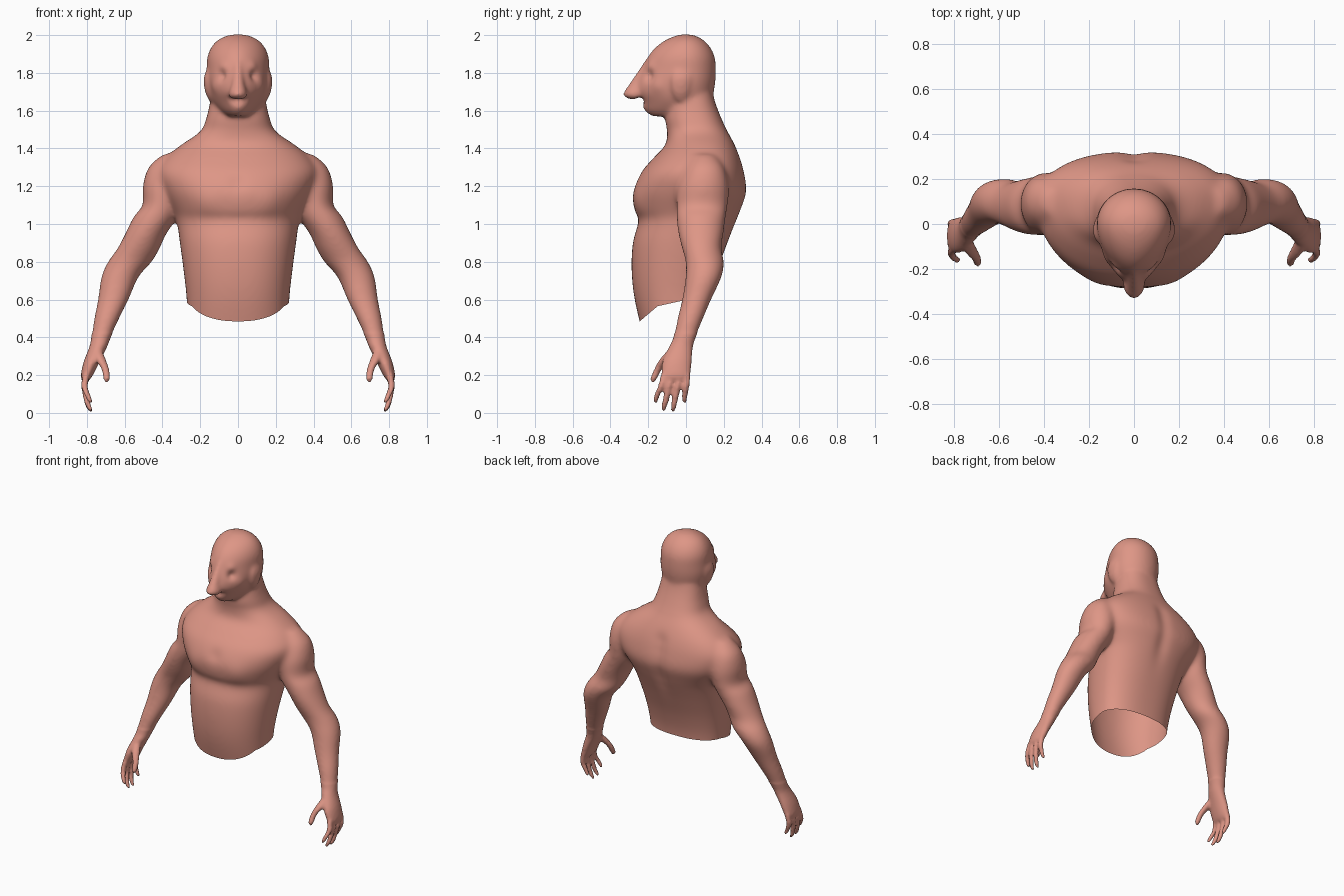
import bpy, bmesh, math
from mathutils import Vector

if "Cube" in bpy.data.objects:
    bpy.data.objects.remove(bpy.data.objects["Cube"])

skin = bpy.data.materials.new("skin")
skin.diffuse_color = (0.73, 0.305, 0.238, 1)
skin.use_nodes = True
skin.node_tree.nodes["Principled BSDF"].inputs["Base Color"].default_value = skin.diffuse_color

bm = bmesh.new()


def spline(a, b, c, d, t):
    return 0.5 * (2 * b + (c - a) * t + (2 * a - 5 * b + 4 * c - d) * t * t
                  + (3 * b - a - 3 * c + d) * t ** 3)


def loft(sections, side=1, front=2.0, back=2.0, seg=40, steps=5):
    """Closed loft; section = z, x centre, half width, y front, y back[, y of widest point]."""
    secs = [s if len(s) == 6 else (*s, (s[3] + s[4]) / 2) for s in sections]
    n = len(secs)
    dense = []
    for i in range(n - 1):
        q = [secs[max(0, min(n - 1, i + k))] for k in (-1, 0, 1, 2)]
        for j in range(steps):
            dense.append([spline(*v, j / steps) for v in zip(*q)])
    dense.append(secs[-1])
    rings = []
    for z, cx, w, yf, yb, yw in dense:
        ring = []
        for k in range(seg):
            a = 2 * math.pi * k / seg
            c, s = math.cos(a), math.sin(a)
            e = 2 / (back if s > 0 else front)
            x = cx + math.copysign(abs(c) ** e, c) * w
            y = yw + abs(s) ** e * ((yb if s > 0 else yf) - yw)
            ring.append(bm.verts.new((side * x, y, z)))
        rings.append(ring)
    for r0, r1 in zip(rings, rings[1:]):
        for k in range(seg):
            m = (k + 1) % seg
            bm.faces.new((r0[k], r0[m], r1[m], r1[k]))
    bm.faces.new(rings[0])
    bm.faces.new(rings[-1])


# torso and neck
loft([(.40, 0, .262, -.225, .12, -.03), (.60, 0, .272, -.272, .13, -.04),
      (.75, 0, .288, -.288, .165, -.03), (.90, 0, .308, -.282, .22, 0),
      (1.02, 0, .325, -.25, .27, .04), (1.07, 0, .345, -.272, .29, .06),
      (1.17, 0, .40, -.282, .322, .09), (1.27, 0, .43, -.24, .31, .09),
      (1.35, 0, .385, -.172, .288, .09), (1.42, 0, .30, -.108, .258, .08),
      (1.49, 0, .20, -.10, .22, .06), (1.56, 0, .168, -.11, .187, .04),
      (1.65, 0, .147, -.10, .153, .03), (1.75, 0, .13, -.08, .13, .02)],
     front=2.25, back=2.4, seg=64)

# head
loft([(1.57, 0, .05, -.18, -.03), (1.60, 0, .105, -.22, .08, 0),
      (1.65, 0, .14, -.24, .135, 0), (1.70, 0, .157, -.268, .147, 0),
      (1.76, 0, .167, -.258, .156, 0), (1.82, 0, .166, -.232, .158, 0),
      (1.88, 0, .163, -.205, .153, 0), (1.93, 0, .145, -.167, .132, 0),
      (1.97, 0, .112, -.115, .097, 0), (1.995, 0, .065, -.06, .055, 0),
      (2.004, 0, .02, -.02, .015, 0)], front=1.75, seg=48)

# nose
loft([(1.66, 0, .035, -.30, -.2), (1.685, 0, .05, -.335, -.2),
      (1.74, 0, .036, -.302, -.2), (1.80, 0, .028, -.262, -.18),
      (1.87, 0, .02, -.215, -.15)], seg=20)

for side in (1, -1):
    # ear
    loft([(1.65, .142, .010, -.05, 0), (1.70, .153, .022, -.075, .02),
          (1.77, .160, .022, -.08, .03), (1.82, .155, .010, -.06, .02)], side, seg=20)
    # shoulder, arm and palm
    loft([(1.37, .35, .05, .04, .15), (1.30, .39, .085, 0, .20),
          (1.20, .39, .115, -.045, .228), (1.10, .405, .10, -.052, .222),
          (1.04, .435, .118, -.052, .212), (.95, .487, .110, -.042, .20),
          (.87, .527, .113, -.022, .188), (.80, .572, .118, -.003, .203),
          (.72, .625, .10, -.003, .190), (.60, .66, .083, -.022, .135),
          (.50, .695, .068, -.047, .093), (.40, .725, .052, -.067, .052),
          (.35, .74, .047, -.09, .037), (.27, .775, .042, -.125, .03),
          (.20, .80, .032, -.13, .024), (.175, .806, .020, -.125, .018)], side)
    # fingers: base y, tip y, tip z
    for y0, y1, tip in ((-.112, -.16, .05), (-.072, -.118, .008),
                        (-.030, -.068, .004), (.006, -.008, .05)):
        path = [(.21, .802, .019, y0), (.14, .812, .018, y0 * .6 + y1 * .4),
                (tip + .045, .797, .016, y0 * .15 + y1 * .85),
                (tip + .012, .783, .013, y1), (tip, .779, .006, y1)]
        loft([(z, x, r, y - r, y + r) for z, x, r, y in path], side, seg=16)
    # thumb
    path = [(.34, .748, .025, -.065), (.28, .725, .027, -.115), (.23, .702, .021, -.148),
            (.18, .695, .018, -.172), (.162, .696, .008, -.175)]
    loft([(z, x, r, y - r, y + r) for z, x, r, y in path], side, seg=16)

# fuse all parts into one skin
bmesh.ops.recalc_face_normals(bm, faces=bm.faces[:])
mesh = bpy.data.meshes.new("upper_body")
bm.to_mesh(mesh)
bm.free()
body = bpy.data.objects.new("upper_body", mesh)
bpy.context.collection.objects.link(body)
mod = body.modifiers.new("fuse", 'REMESH')
mod.mode = 'VOXEL'
mod.voxel_size = 0.009
fused = bpy.data.meshes.new_from_object(body.evaluated_get(bpy.context.evaluated_depsgraph_get()))
body.modifiers.clear()
body.data = fused

bm = bmesh.new()
bm.from_mesh(fused)


def relax(test, times):
    verts = [v for v in bm.verts if test(v.co)]
    for _ in range(times):
        bmesh.ops.smooth_vert(bm, verts=verts, factor=0.5,
                              use_axis_x=True, use_axis_y=True, use_axis_z=True)


relax(lambda c: True, 3)
relax(lambda c: c.z > .42, 6)
relax(lambda c: .42 < c.z < 1.5, 22)

# sculpted dents and bumps: x, y, z, radius, amount along the normal
marks = [(0, -.275, 1.22, .05, -.008)]
marks += [(0, .30, .85 + .07 * i, .05, -.010) for i in range(8)]
marks += [(x, -.245, 1.648, .018, -.025) for x in (-.045, -.015, .015, .045)]
for s in (1, -1):
    marks += [(s * .085, -.195, 1.785, .028, -.020), (s * .085, -.195, 1.835, .03, .008),
              (s * .12, -.15, 1.73, .035, .006), (s * .16, -.24, 1.12, .07, .008)]
bm.normal_update()
for x, y, z, r, amount in marks:
    p = Vector((x, y, z))
    for v in bm.verts:
        d = (v.co - p).length_squared
        if d < 6 * r * r:
            v.co += v.normal * amount * math.exp(-d / (r * r))
relax(lambda c: c.z > 1.5, 2)

# open waist, cut along a curved line that dips at the front
hem = [(-.26, .472), (-.15, .565), (0, .598), (.2, .602)]
lines = [(y0, z0, (z1 - z0) / (y1 - y0)) for (y0, z0), (y1, z1) in zip(hem, hem[1:])]
for y0, z0, slope in lines:
    faces = [f for f in bm.faces if abs(f.calc_center_median().x) < .4
             and f.calc_center_median().z < .8]
    geom = set(faces)
    for f in faces:
        geom.update(f.verts)
        geom.update(f.edges)
    bmesh.ops.bisect_plane(bm, geom=list(geom), plane_co=(0, y0, z0), plane_no=(0, -slope, 1))
below = []
for f in bm.faces:
    c = f.calc_center_median()
    if abs(c.x) < .4 and c.z < min(z0 + k * (c.y - y0) for y0, z0, k in lines):
        below.append(f)
bmesh.ops.delete(bm, geom=below, context='FACES')

for f in bm.faces:
    f.smooth = True
    f.material_index = 0
bm.to_mesh(fused)
bm.free()
fused.materials.clear()
fused.materials.append(skin)
